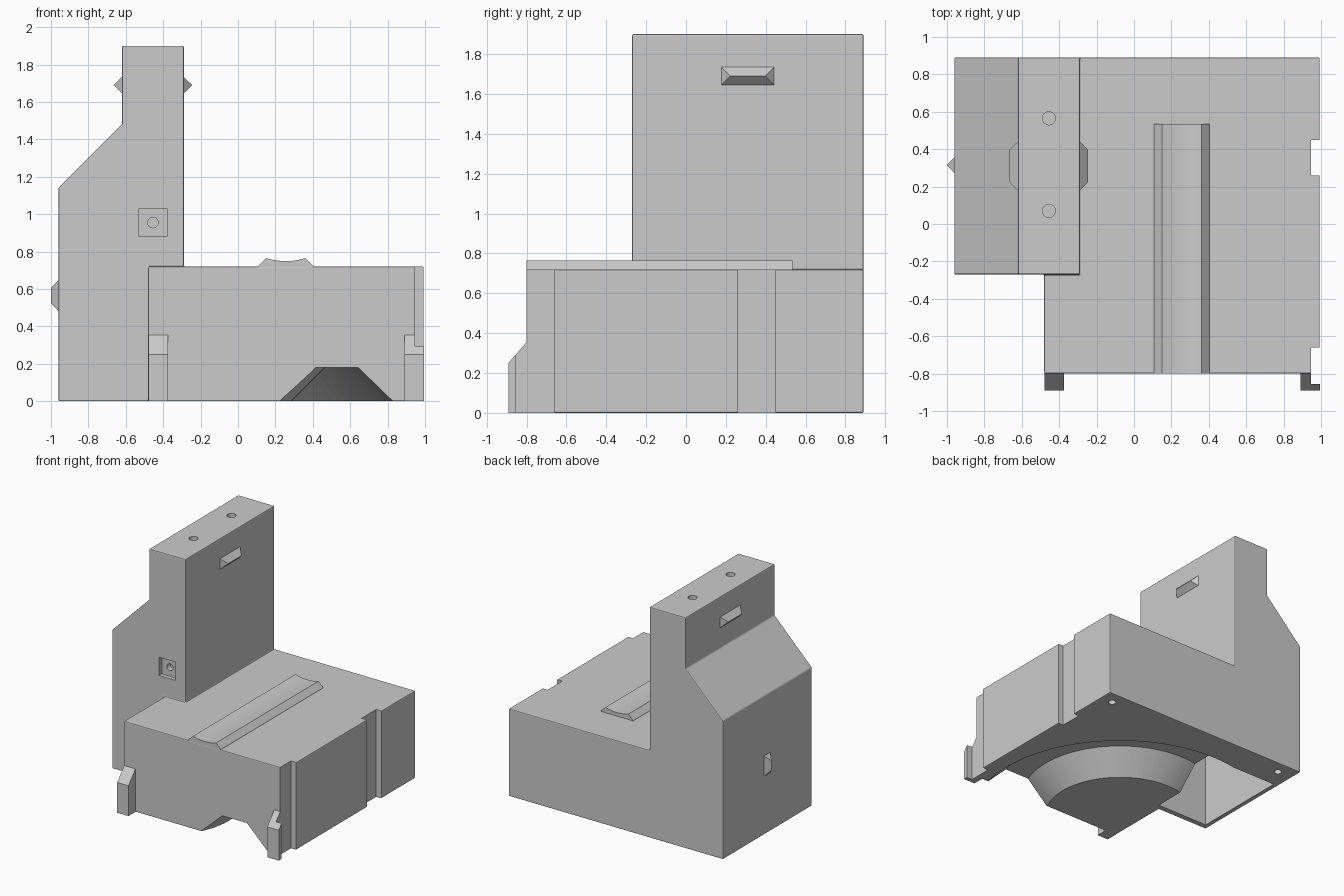
import bpy
import bmesh
from math import radians, cos, sin
from mathutils import Vector

if "Cube" in bpy.data.objects:
    bpy.data.objects.remove(bpy.data.objects["Cube"])

grey = bpy.data.materials.new("plain_grey")
grey.use_nodes = True
COLOUR = (0.6, 0.6, 0.6, 1)
grey.diffuse_color = COLOUR
grey.node_tree.nodes["Principled BSDF"].inputs["Base Color"].default_value = COLOUR


def finish(name, bm):
    bmesh.ops.recalc_face_normals(bm, faces=bm.faces)
    mesh = bpy.data.meshes.new(name)
    bm.to_mesh(mesh)
    bm.free()
    mesh.materials.append(grey)
    obj = bpy.data.objects.new(name, mesh)
    bpy.context.collection.objects.link(obj)
    return obj


def prism(name, points, axis, start, end):
    """Extrude a 2D outline along one axis; the outline uses the other two axes in order."""
    bm = bmesh.new()
    verts = []
    for p in points:
        co = list(p)
        co.insert("xyz".index(axis), start)
        verts.append(bm.verts.new(co))
    face = bm.faces.new(verts)
    out = bmesh.ops.extrude_face_region(bm, geom=[face])
    shift = Vector([end - start if a == axis else 0 for a in "xyz"])
    moved = [v for v in out["geom"] if isinstance(v, bmesh.types.BMVert)]
    bmesh.ops.translate(bm, verts=moved, vec=shift)
    return finish(name, bm)


def box(name, x0, x1, y0, y1, z0, z1):
    return prism(name, [(x0, y0), (x1, y0), (x1, y1), (x0, y1)], "z", z0, z1)


def disc(name, u, v, radius, axis, start, end):
    ring = [(u + radius * cos(radians(15 * i)), v + radius * sin(radians(15 * i))) for i in range(24)]
    return prism(name, ring, axis, start, end)


def combine(target, tool, operation):
    mod = target.modifiers.new(tool.name, "BOOLEAN")
    mod.operation = operation
    mod.solver = "EXACT"
    mod.object = tool
    tool.hide_render = True
    tool.hide_set(True)


# Body: L-shaped housing of a tall shouldered tower and a low base
body = prism("housing", [(-0.96, 0), (-0.29, 0), (-0.29, 1.9), (-0.62, 1.9), (-0.62, 1.48), (-0.96, 1.14)],
             "y", -0.27, 0.89)
base = box("base_block", -0.48, 0.993, -0.8, 0.89, 0, 0.72)
combine(body, base, "UNION")
bevel = body.modifiers.new("soft_edges", "BEVEL")
bevel.width = 0.007
bevel.segments = 2
bevel.limit_method = "ANGLE"
bevel.angle_limit = radians(35)

cutters = [
    # Side grooves
    box("front_corner_cutter", 0.945, 1.1, -1, -0.66, -0.1, 0.8),
    box("side_groove_cutter", 0.945, 1.1, 0.26, 0.45, -0.1, 0.8),
    # Deep cavity under the tower
    box("cavity_cutter", -0.92, -0.44, -0.22, 0.61, -0.1, 0.75),
    # Square socket with a round hole in the tower front
    box("socket_cutter", -0.53, -0.38, -0.4, -0.235, 0.88, 1.03),
    disc("socket_hole_cutter", -0.455, 0.955, 0.028, "y", -0.4, -0.19),
]
for y in (0.07, 0.565):
    cutters.append(disc("top_hole_cutter", -0.455, y, 0.035, "z", 1.84, 2))
for x in (-0.82, 0.88):
    cutters.append(disc("bottom_hole_cutter", x, 0.78, 0.03, "z", -0.1, 0.06))

# Curved channel underneath, with sloped sides, running from the front into the cavity
bm = bmesh.new()
rings = []
for i in range(49):
    a = radians(-40 + 150 * i / 48)
    rings.append([bm.verts.new((-0.3 + r * cos(a), -0.53 + r * sin(a), z))
                  for r, z in ((0.566, -0.02), (0.766, 0.18), (0.98, 0.18), (1.18, -0.02))])
for a, b in zip(rings, rings[1:]):
    for k in range(4):
        n = (k + 1) % 4
        bm.faces.new((a[k], a[n], b[n], b[k]))
bm.faces.new(rings[0])
bm.faces.new(rings[-1])
cutters.append(finish("channel_cutter", bm))

for cutter in cutters:
    combine(body, cutter, "DIFFERENCE")

# Dished rail on top of the base
dip = [(0.15 + 0.21 * t / 8, 0.765 - 0.016 * (1 - (t / 4 - 1) ** 2)) for t in range(9)]
prism("top_rail", [(0.105, 0.715), (0.11, 0.725)] + dip + [(0.4, 0.725), (0.405, 0.715)], "y", -0.8, 0.535)

# Front lugs with sloped tops; the left one ends in a hook
lug = [(-0.89, 0), (-0.89, 0.25), (-0.8, 0.355), (-0.79, 0.355), (-0.79, 0)]
prism("right_lug", lug, "x", -0.478, -0.375)
prism("left_lug", lug, "x", 0.89, 0.945)
prism("left_lug_hook", [(-0.89, 0), (-0.89, 0.25), (-0.855, 0.293), (-0.855, 0)], "x", 0.94, 0.995)


def side_catch(name, x, height, half_y, half_z):
    """Hipped wedge standing out from a wall facing along x."""
    bm = bmesh.new()
    cy, cz = (0.31, 1.69) if half_y > half_z else (0.315, 0.565)
    foot = [bm.verts.new((x, cy + s * half_y, cz + t * half_z)) for s, t in ((-1, -1), (1, -1), (1, 1), (-1, 1))]
    inset = min(half_y, half_z)
    ry, rz = half_y - inset, half_z - inset
    ridge = [bm.verts.new((x + height, cy + s * ry, cz + s * rz)) for s in (-1, 1)]
    bmesh.ops.convex_hull(bm, input=foot + ridge)
    finish(name, bm)


side_catch("tower_catch_left", -0.292, 0.047, 0.133, 0.046)
side_catch("tower_catch_right", -0.618, -0.047, 0.133, 0.046)
side_catch("lower_catch", -0.958, -0.042, 0.045, 0.085)
